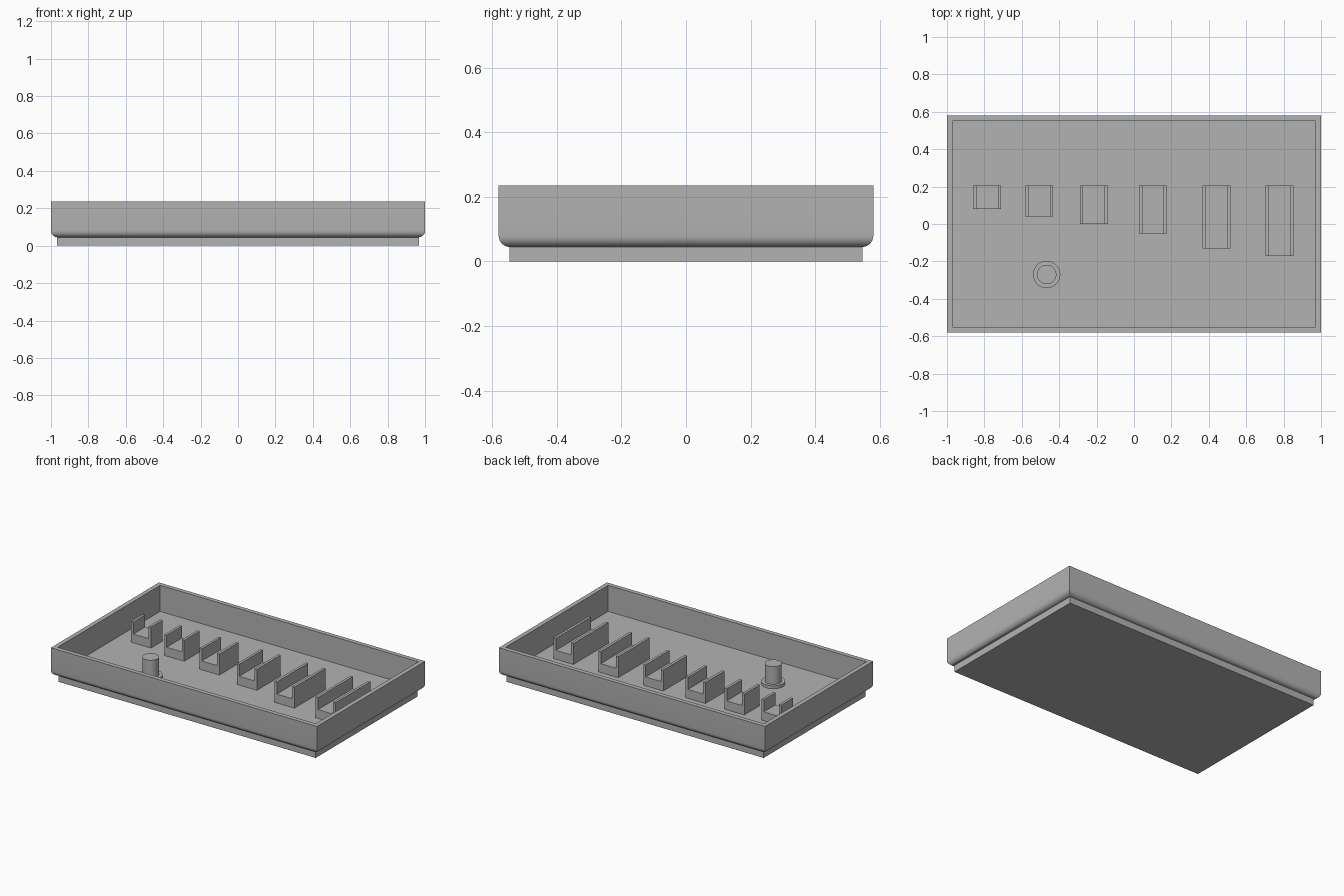
import bpy, bmesh, math

if "Cube" in bpy.data.objects:
    bpy.data.objects.remove(bpy.data.objects["Cube"])

HX, HY, TOP, FLOOR = 1.0, 0.58, 0.235, 0.058

grey = bpy.data.materials.new("plain grey")
grey.diffuse_color = (0.45, 0.45, 0.45, 1)
grey.use_nodes = True
grey.node_tree.nodes["Principled BSDF"].inputs["Base Color"].default_value = grey.diffuse_color


def finish(name, bm):
    bmesh.ops.recalc_face_normals(bm, faces=bm.faces[:])
    me = bpy.data.meshes.new(name)
    bm.to_mesh(me)
    bm.free()
    ob = bpy.data.objects.new(name, me)
    bpy.context.collection.objects.link(ob)
    me.materials.append(grey)
    bpy.ops.object.select_all(action='DESELECT')
    ob.select_set(True)
    bpy.context.view_layer.objects.active = ob
    bpy.ops.object.shade_smooth_by_angle(angle=math.radians(35))
    return ob


def loft(name, rings):
    """Join consecutive closed rings of points and cap both ends."""
    bm = bmesh.new()
    loops = [[bm.verts.new(p) for p in ring] for ring in rings]
    n = len(loops[0])
    for a, b in zip(loops, loops[1:]):
        for i in range(n):
            j = (i + 1) % n
            bm.faces.new((a[i], a[j], b[j], b[i]))
    bm.faces.new(loops[0])
    bm.faces.new(loops[-1])
    return finish(name, bm)


def rect(inset, z):
    x, y = HX - inset, HY - inset
    return [(-x, -y, z), (x, -y, z), (x, y, z), (-x, y, z)]


def circle(r, z, cx=-0.467, cy=-0.27, n=48):
    return [(cx + r * math.cos(2 * math.pi * i / n),
             cy + r * math.sin(2 * math.pi * i / n), z) for i in range(n)]


# Tray: stepped base, rounded lower edge, outer wall, rim, inner wall, floor
R = 0.035
profile = [(0.033, 0), (0.033, 0.045)]
for i in range(9):
    a = math.pi / 2 * i / 8
    profile.append((R * (1 - math.sin(a)), 0.045 + R * (1 - math.cos(a))))
profile += [(0, TOP), (0.03, TOP), (0.03, FLOOR)]
loft("tray", [rect(i, z) for i, z in profile])

# Slotted holders: U sections of growing length, aligned at the back
W, WALL, SLOT, HIGH, BACK = 0.075, 0.018, 0.118, 0.2, 0.205
low = FLOOR - 0.003
section = [(-W, low), (W, low), (W, HIGH), (W - WALL, HIGH), (W - WALL, SLOT),
           (WALL - W, SLOT), (WALL - W, HIGH), (-W, HIGH)]
holders = [(-0.785, 0.08), (-0.507, 0.04), (-0.215, 0.0),
           (0.102, -0.05), (0.44, -0.13), (0.777, -0.17)]
for k, (cx, front) in enumerate(holders):
    loft(f"slotted_holder_{k + 1}",
         [[(cx + x, y, z) for x, z in section] for y in (front, BACK)])

# Round peg with a flange at its foot
loft("peg", [circle(0.073, low), circle(0.073, 0.078), circle(0.052, 0.078),
             circle(0.052, 0.198)])
